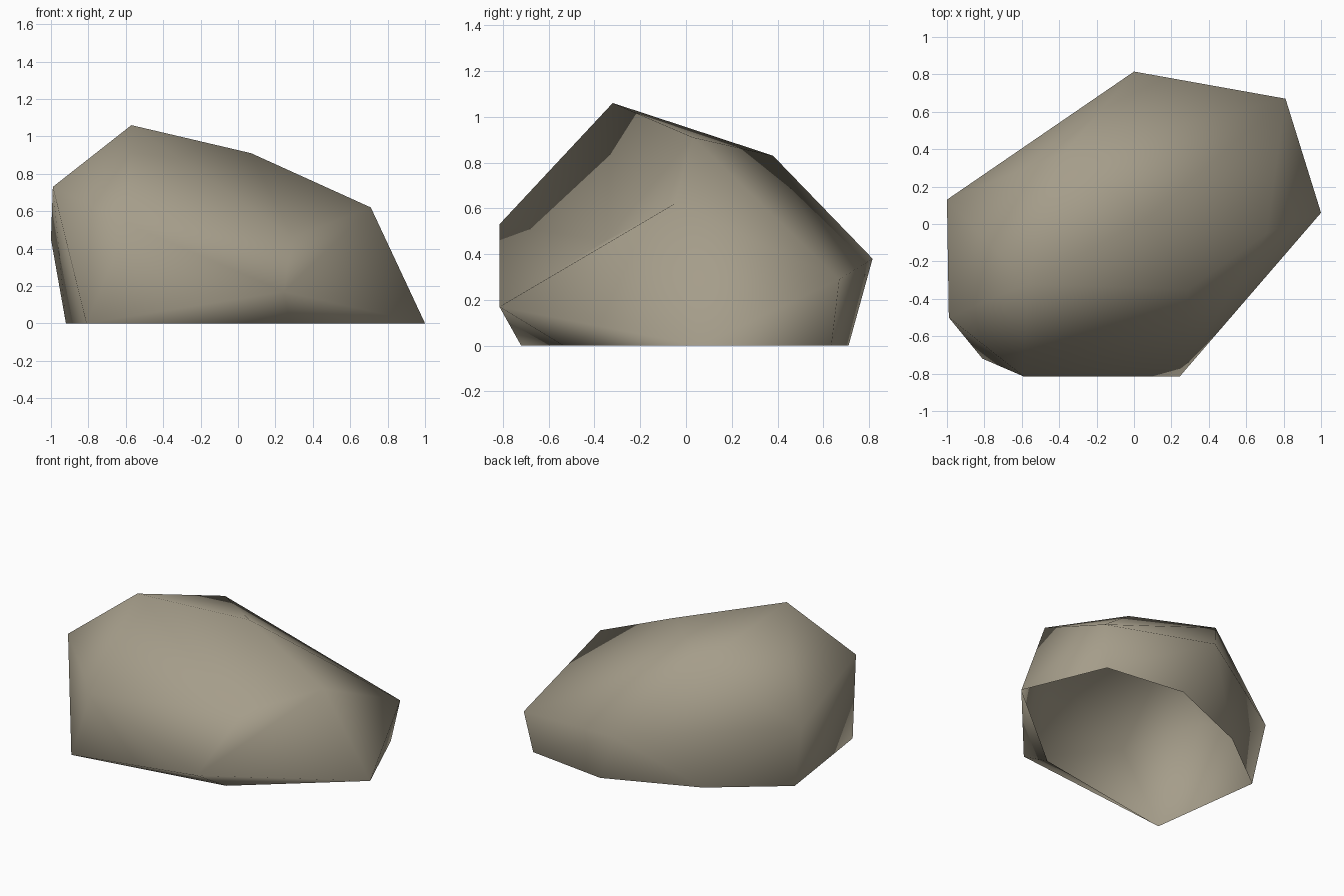
import bpy, bmesh

if "Cube" in bpy.data.objects:
    bpy.data.objects.remove(bpy.data.objects["Cube"])

# Boulder: convex shell around a few corner points, open underneath
base = [(-.81, -.72), (.28, -.535), (1, .06), (.76, .635),
        (.18, .71), (-.45, .45), (-.92, .09)]
corners = [(-.59, -.815, .53), (.245, -.815, .17), (-.99, -.50, .73),
           (-1, .13, .45), (0, .815, .38), (.81, .67, .29),
           (.71, -.05, .62), (-.37, .38, .83), (.07, .03, .91),
           (-.57, -.32, 1.06)]
dent_rim = (0, 1, 6, 8, 9)      # corners around the hollow in the front
dent_floor = (.29, -.35, .46)

bm = bmesh.new()
for x, y in base:
    bm.verts.new((x, y, 0))
rim = [bm.verts.new(p) for p in corners]
rim = [rim[i] for i in dent_rim]
bmesh.ops.convex_hull(bm, input=bm.verts[:])

# Push the front in: replace its faces with a fan to the dent floor
front = [f for f in bm.faces if all(v in rim for v in f.verts)]
bmesh.ops.delete(bm, geom=front, context='FACES')
floor = bm.verts.new(dent_floor)
for a, b in zip(rim, rim[1:] + rim[:1]):
    bm.faces.new((a, b, floor))

# Remove the underside, leaving the hollow shell
under = [f for f in bm.faces if all(v.co.z < 0.001 for v in f.verts)]
bmesh.ops.delete(bm, geom=under, context='FACES')
bmesh.ops.delete(bm, geom=[e for e in bm.edges if not e.link_faces], context='EDGES')
bmesh.ops.recalc_face_normals(bm, faces=bm.faces[:])
for f in bm.faces:
    f.smooth = True

mesh = bpy.data.meshes.new("boulder")
bm.to_mesh(mesh)
bm.free()

# Single stone colour
stone = bpy.data.materials.new("warm grey stone")
stone.diffuse_color = (.376, .337, .254, 1)
stone.use_nodes = True
stone.node_tree.nodes["Principled BSDF"].inputs["Base Color"].default_value = stone.diffuse_color
mesh.materials.append(stone)
boulder = bpy.data.objects.new("boulder", mesh)
bpy.context.collection.objects.link(boulder)
